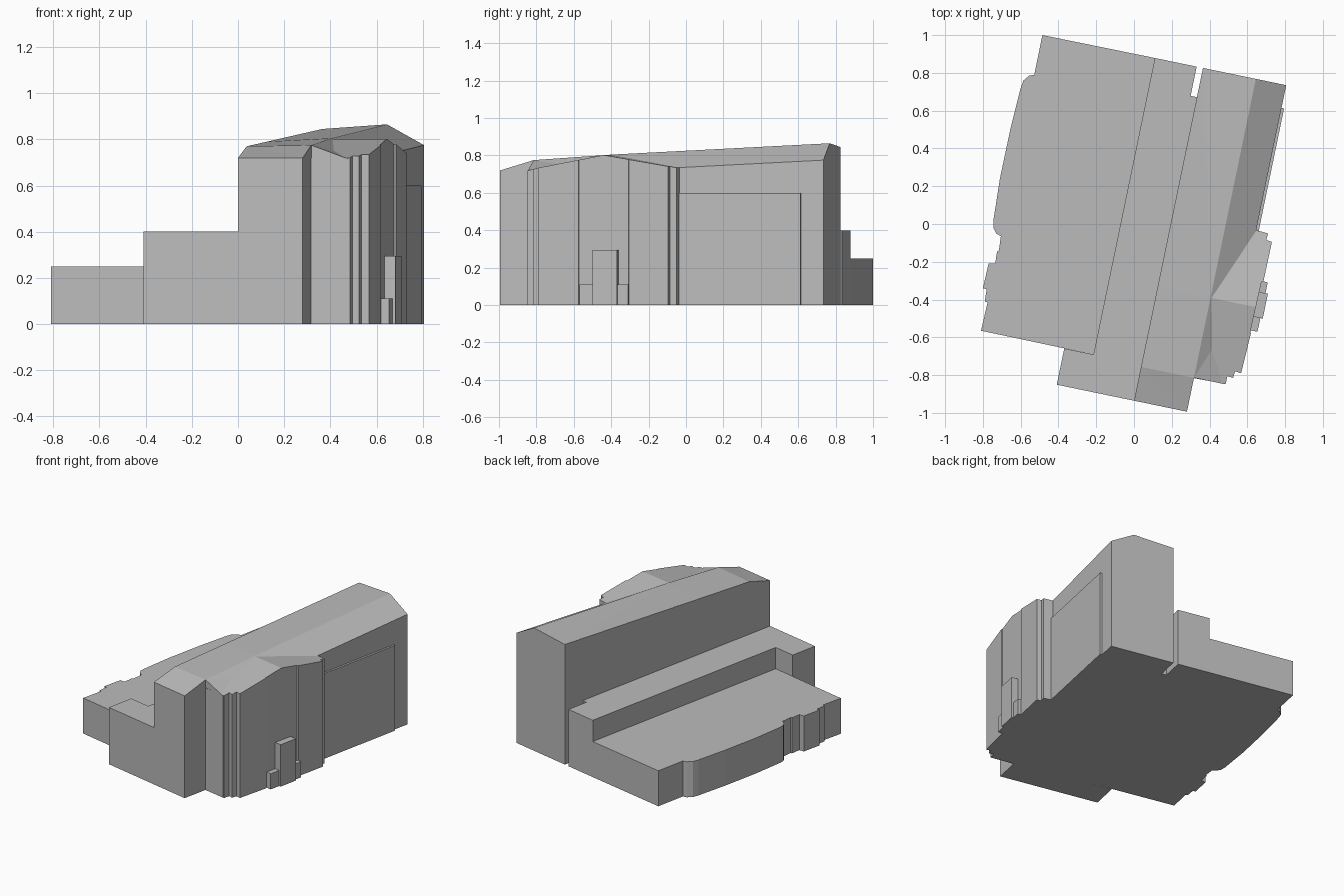
import bpy
import bmesh
from math import radians
from mathutils import Matrix, Vector

default_cube = bpy.data.objects.get("Cube")
if default_cube:
    bpy.data.objects.remove(default_cube, do_unlink=True)

grey = bpy.data.materials.new("stone_grey")
grey.use_nodes = True
colour = (0.5, 0.5, 0.5, 1)
grey.diffuse_color = colour
grey.node_tree.nodes["Principled BSDF"].inputs["Base Color"].default_value = colour

# The building is turned on the ground: across = local x, along = local y
turn = Matrix.Rotation(radians(-11.7), 4, "Z")
ridge_along = -0.30


def finish(name, bm):
    bmesh.ops.recalc_face_normals(bm, faces=bm.faces)
    mesh = bpy.data.meshes.new(name)
    bm.to_mesh(mesh)
    bm.free()
    mesh.materials.append(grey)
    obj = bpy.data.objects.new(name, mesh)
    bpy.context.collection.objects.link(obj)
    return obj


def extrude_outline(outline, height):
    """Raise a ground outline into a solid block."""
    bm = bmesh.new()
    base = bm.faces.new([bm.verts.new((x, y, 0)) for x, y in outline])
    raised = bmesh.ops.extrude_face_region(bm, geom=[base], use_keep_orig=True)
    for item in raised["geom"]:
        if isinstance(item, bmesh.types.BMVert):
            item.co.z = height
    return bm


def turned(outline):
    return [(turn @ Vector((a, b, 0))).to_2d() for a, b in outline]


def block(name, a0, a1, b0, b1, height):
    corners = turned([(a0, b0), (a1, b0), (a1, b1), (a0, b1)])
    return finish(name, extrude_outline(corners, height))


def loft(name, sections):
    """Join upright cross-sections given as (along, [(across, height), ...])."""
    bm = bmesh.new()
    rings = [[bm.verts.new(turn @ Vector((a, b, z))) for a, z in profile]
             for b, profile in sections]
    for first, second in zip(rings, rings[1:]):
        count = len(first)
        for i in range(count):
            j = (i + 1) % count
            bm.faces.new((first[i], first[j], second[j], second[i]))
    bm.faces.new(rings[0])
    bm.faces.new(rings[-1])
    bmesh.ops.triangulate(bm, faces=[f for f in bm.faces if len(f.verts) == 4])
    return finish(name, bm)


# Tall hall with an uneven pitched roof
left, ridge, right = 0.19, 0.476, 0.64


def hall_section(along, left_z, ridge_z, right_z):
    return along, [(left, 0), (left, left_z), (ridge, ridge_z), (right, right_z), (right, 0)]


loft("tall_hall", [
    hall_section(0.883, 0.845, 0.865, 0.775),
    hall_section(ridge_along, 0.79, 0.805, 0.715),
    hall_section(-0.733, 0.77, 0.775, 0.715),
])


# Front bay with its roof falling forward
def bay_section(along, left_z, right_z):
    return along, [(left, 0), (left, left_z), (ridge, right_z), (ridge, 0)]


loft("front_bay", [bay_section(-0.733, 0.77, 0.775), bay_section(-0.916, 0.72, 0.72)])

# Middle terrace with a narrow slot at the back and a wider front
inner, slot = -0.07, 0.156
middle_outline = [
    (inner, 0.883), (slot, 0.883), (slot, 0.725), (left, 0.725), (left, -0.916),
    (-0.228, -0.916), (-0.228, -0.72), (inner, -0.72),
]
finish("middle_terrace", extrude_outline(turned(middle_outline), 0.4))

# Low terrace with a bowed and notched outer wall
low_outline = turned([(inner, -0.72), (inner, 0.883)]) + [
    (-0.485, 1), (-0.528, 0.79), (-0.555, 0.785), (-0.585, 0.76), (-0.6, 0.72),
    (-0.655, 0.5), (-0.71, 0.24), (-0.745, 0.015), (-0.745, -0.02), (-0.73, -0.05),
    (-0.705, -0.065), (-0.715, -0.14), (-0.725, -0.145), (-0.735, -0.21),
    (-0.77, -0.21), (-0.8, -0.34), (-0.78, -0.345), (-0.79, -0.41), (-0.775, -0.415),
    (-0.81, -0.565),
]
finish("low_terrace", extrude_outline(low_outline, 0.25))

# Gabled side wing with stepped corner piers
wing_outline = turned([(ridge, -0.735), (ridge, 0.09)]) + [
    (0.655, -0.035), (0.71, -0.05), (0.7, -0.085), (0.73, -0.095), (0.685, -0.305),
    (0.675, -0.307), (0.615, -0.573), (0.62, -0.575), (0.567, -0.79), (0.535, -0.78),
    (0.525, -0.815), (0.495, -0.805), (0.485, -0.847),
]
wing = extrude_outline(wing_outline, 1)
along_axis = turn @ Vector((0, 1, 0))
bmesh.ops.bisect_plane(wing, geom=wing.verts[:] + wing.edges[:] + wing.faces[:],
                       plane_co=along_axis * ridge_along, plane_no=along_axis)
for vert in wing.verts:
    if vert.co.z > 0.5:
        offset = vert.co.dot(along_axis) - ridge_along
        vert.co.z = 0.802 - abs(offset) * (0.17 if offset > 0 else 0.19)
finish("side_wing", wing)

# Thin wall layer and the doorway with its low plinth
block("side_wall_layer", 0.62, 0.654, 0.08, 0.76, 0.6)
block("door_plinth", 0.7, 0.756, -0.426, -0.159, 0.11)
block("door_surround", 0.7, 0.769, -0.352, -0.218, 0.295)
